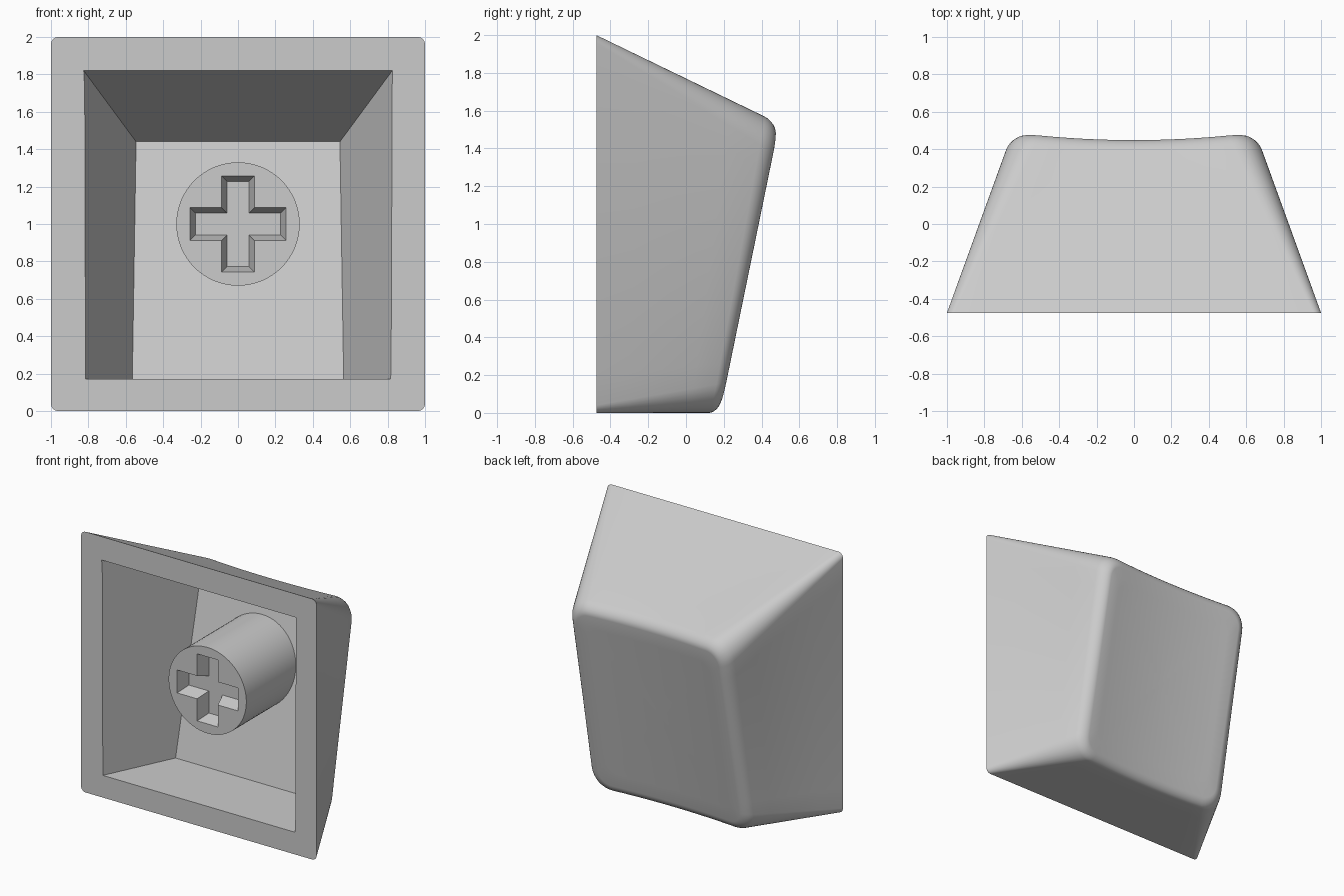
import bpy, bmesh, math
from mathutils import Vector

if "Cube" in bpy.data.objects:
    bpy.data.objects.remove(bpy.data.objects["Cube"])

FRONT = -0.475      # plane of the open rim
SIDE_STEPS = 12
ARC_STEPS = 8
DEPTH = 0.8

grey = bpy.data.materials.new("plain grey plastic")
grey.use_nodes = True
colour = (0.6, 0.6, 0.6, 1)
grey.diffuse_color = colour
grey.node_tree.nodes["Principled BSDF"].inputs["Base Color"].default_value = colour


def make_loft(name, rings, fan=False):
    """Join equal-length rings of points into a closed solid."""
    bm = bmesh.new()
    loops = [[bm.verts.new(p) for p in ring] for ring in rings]
    n = len(loops[0])
    for a, b in zip(loops, loops[1:]):
        for i in range(n):
            j = (i + 1) % n
            bm.faces.new((a[i], a[j], b[j], b[i]))
    bm.faces.new(loops[0])
    if fan:
        centre = sum((v.co for v in loops[-1]), Vector()) / n
        tip = bm.verts.new(centre)
        for i in range(n):
            bm.faces.new((loops[-1][i], loops[-1][(i + 1) % n], tip))
    else:
        bm.faces.new(loops[-1])
    bmesh.ops.recalc_face_normals(bm, faces=bm.faces)
    mesh = bpy.data.meshes.new(name)
    bm.to_mesh(mesh)
    bm.free()
    mesh.materials.append(grey)
    obj = bpy.data.objects.new(name, mesh)
    bpy.context.collection.objects.link(obj)
    return obj


def carve(obj, cutter):
    """Subtract the cutter, then discard it."""
    mod = obj.modifiers.new("hollow", "BOOLEAN")
    mod.operation = "DIFFERENCE"
    mod.solver = "EXACT"
    mod.object = cutter
    bpy.ops.object.select_all(action="DESELECT")
    bpy.context.view_layer.objects.active = obj
    obj.select_set(True)
    bpy.ops.object.modifier_apply(modifier=mod.name)
    bpy.data.objects.remove(cutter)
    bpy.ops.object.shade_smooth_by_angle(angle=math.radians(30))


def rounded_rect(hw, hh, r, cz):
    """Rounded rectangle as (x, z) pairs, with divided straight sides."""
    pts = []
    corners = [(1, 1), (-1, 1), (-1, -1), (1, -1)]
    for k, (sx, sz) in enumerate(corners):
        cx, cy = sx * (hw - r), sz * (hh - r)
        for i in range(ARC_STEPS + 1):
            a = math.pi / 2 * (k + i / ARC_STEPS)
            pts.append((cx + r * math.cos(a), cz + cy + r * math.sin(a)))
        nx, nz = corners[(k + 1) % 4]
        a = math.pi / 2 * (k + 1)
        end = (nx * (hw - r) + r * math.cos(a), cz + nz * (hh - r) + r * math.sin(a))
        start = pts[-1]
        for i in range(1, SIDE_STEPS):
            f = i / SIDE_STEPS
            pts.append((start[0] + (end[0] - start[0]) * f,
                        start[1] + (end[1] - start[1]) * f))
    return pts


def dished(x, z):
    """Tilted finger surface with a shallow cylindrical hollow."""
    return 0.18 + 0.205 * z - 0.035 * max(0, 1 - (x / 0.6) ** 2)


def cap_ring(t, inset=0.0, scale=1.0):
    top = rounded_rect(0.66 - inset, 0.768 - inset, 0.16 - inset, 0.768)
    base = rounded_rect(1, 1, 0.04, 1)
    ring = []
    for (bx, bz), (x, z) in zip(base, top):
        x, z = x * scale, 0.768 + (z - 0.768) * scale
        ring.append(Vector((bx, FRONT, bz)).lerp(Vector((x, dished(x, z), z)), t))
    return ring


# Outer shell: tapered walls, rounded rim, dished surface
bevel = 0.06
rings = [cap_ring(t) for t in (0, 0.25, 0.5, 0.75)]
for i in range(7):
    a = math.pi / 2 * i / 6
    rings.append(cap_ring(1 - bevel * (1 - math.sin(a)) / DEPTH,
                          bevel * (1 - math.cos(a))))
rings += [cap_ring(1, bevel, s) for s in (0.85, 0.7, 0.5, 0.3, 0.1)]
shell = make_loft("cap_shell", rings, fan=True)

# Hollow interior, tapering to a tilted floor
mouth = [Vector((x, FRONT, z)) for x, z in
         ((-0.815, 0.17), (0.815, 0.17), (0.825, 1.82), (-0.825, 1.82))]
floor = [Vector((x, 0.05 + 0.21 * (z - 0.17), z)) for x, z in
         ((-0.565, 0.17), (0.565, 0.17), (0.545, 1.44), (-0.545, 1.44))]
outside = [m.lerp(f, -0.05) for m, f in zip(mouth, floor)]
carve(shell, make_loft("hollow_cutter", [outside, floor]))

# Round stem, ending inside the tilted floor
STEM_FRONT = -0.37
circle = [(0.33 * math.cos(a), 1 + 0.33 * math.sin(a))
          for a in (math.tau * i / 64 for i in range(64))]
stem = make_loft("stem", [[(x, STEM_FRONT, z) for x, z in circle],
                          [(x, 0.07 + 0.21 * (z - 0.17), z) for x, z in circle]])


def cross_ring(y, inset):
    """Plus-shaped outline built by turning one arm four times."""
    w, l = 0.088 - inset, 0.257 - inset
    pts = []
    for k in range(4):
        c, s = round(math.cos(k * math.pi / 2)), round(math.sin(k * math.pi / 2))
        for x, z in ((l, -w), (l, w), (w, w)):
            pts.append((x * c - z * s, y, 1 + x * s + z * c))
    return pts


# Cross socket with sloping walls
carve(stem, make_loft("socket_cutter", [cross_ring(STEM_FRONT - 0.02, -0.006),
                                        cross_ring(STEM_FRONT + 0.1, 0.03)]))
